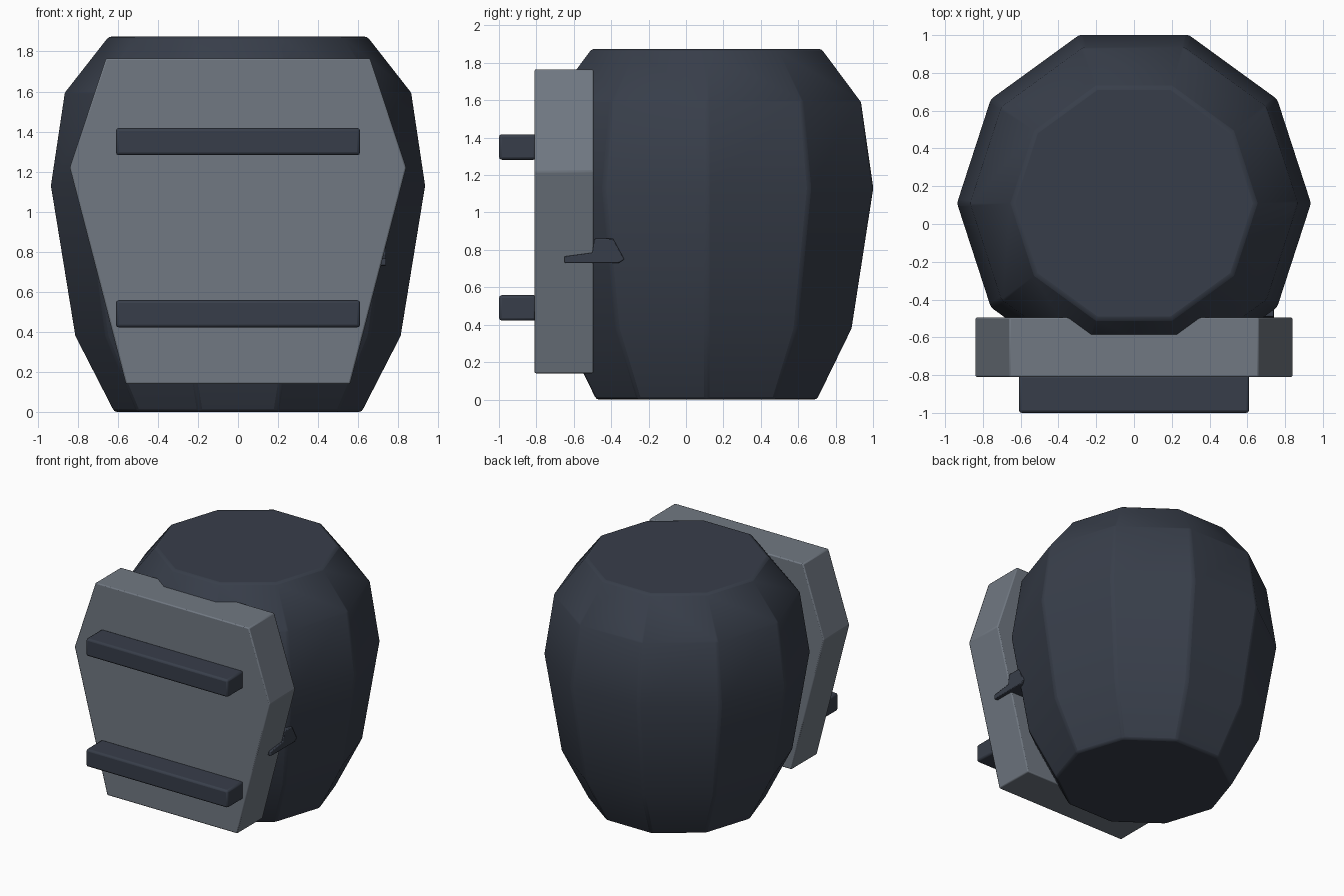
import bpy, bmesh
from math import cos, sin, tau, radians

if "Cube" in bpy.data.objects:
    bpy.data.objects.remove(bpy.data.objects["Cube"])


def material(name, rgb):
    m = bpy.data.materials.new(name)
    m.use_nodes = True
    m.diffuse_color = (*rgb, 1)
    bsdf = m.node_tree.nodes["Principled BSDF"]
    bsdf.inputs["Base Color"].default_value = (*rgb, 1)
    bsdf.inputs["Roughness"].default_value = 0.7
    return m


DARK = material("dark slate", (0.039, 0.048, 0.068))
GREY = material("steel grey", (0.165, 0.190, 0.225))


def loft(name, rings, mat, bevel):
    """Bridge equal-sized rings of points, cap the ends and soften the edges."""
    bm = bmesh.new()
    loops = [[bm.verts.new(p) for p in ring] for ring in rings]
    n = len(loops[0])
    for a, b in zip(loops, loops[1:]):
        for i in range(n):
            j = (i + 1) % n
            bm.faces.new((a[i], a[j], b[j], b[i]))
    bm.faces.new(loops[0][::-1])
    bm.faces.new(loops[-1])
    bmesh.ops.recalc_face_normals(bm, faces=bm.faces)
    mesh = bpy.data.meshes.new(name)
    bm.to_mesh(mesh)
    bm.free()
    ob = bpy.data.objects.new(name, mesh)
    bpy.context.collection.objects.link(ob)
    mesh.materials.append(mat)
    mod = ob.modifiers.new("soft edges", 'BEVEL')
    mod.width = bevel
    mod.segments = 2
    mod.limit_method = 'ANGLE'
    mod.angle_limit = radians(31)
    bpy.ops.object.select_all(action='DESELECT')
    bpy.context.view_layer.objects.active = ob
    ob.select_set(True)
    bpy.ops.object.shade_smooth_by_angle(angle=radians(32))
    return ob


# Ten-sided barrel body
SIDES, CENTRE_Y = 10, 0.11
profile = [(0.62, 0.0), (0.815, 0.38), (0.937, 1.13), (0.868, 1.59), (0.645, 1.875)]
loft("barrel_body",
     [[(r * cos(tau * i / SIDES), CENTRE_Y + r * sin(tau * i / SIDES), z)
       for i in range(SIDES)] for r, z in profile], DARK, 0.015)

# Six-sided front panel
half = [(0.56, 0.14), (0.84, 1.22), (0.66, 1.765)]
outline = half + [(-x, z) for x, z in reversed(half)]
loft("front_panel", [[(x, y, z) for x, z in outline] for y in (-0.81, -0.495)], GREY, 0.008)

# Two horizontal bars on the panel
for name, z in (("lower_bar", 0.49), ("upper_bar", 1.35)):
    section = [(-1.0, z - 0.068), (-0.8, z - 0.068), (-0.8, z + 0.068), (-1.0, z + 0.068)]
    loft(name, [[(x, y, h) for y, h in section] for x in (-0.61, 0.61)], DARK, 0.015)

# Small side catch between the barrel and the panel
catch = [(-0.65, 0.73), (-0.36, 0.73), (-0.33, 0.75), (-0.39, 0.86), (-0.49, 0.86),
         (-0.5, 0.785), (-0.65, 0.765)]
loft("side_catch", [[(x, y, z) for y, z in catch] for x in (0.55, 0.74)], DARK, 0.005)
